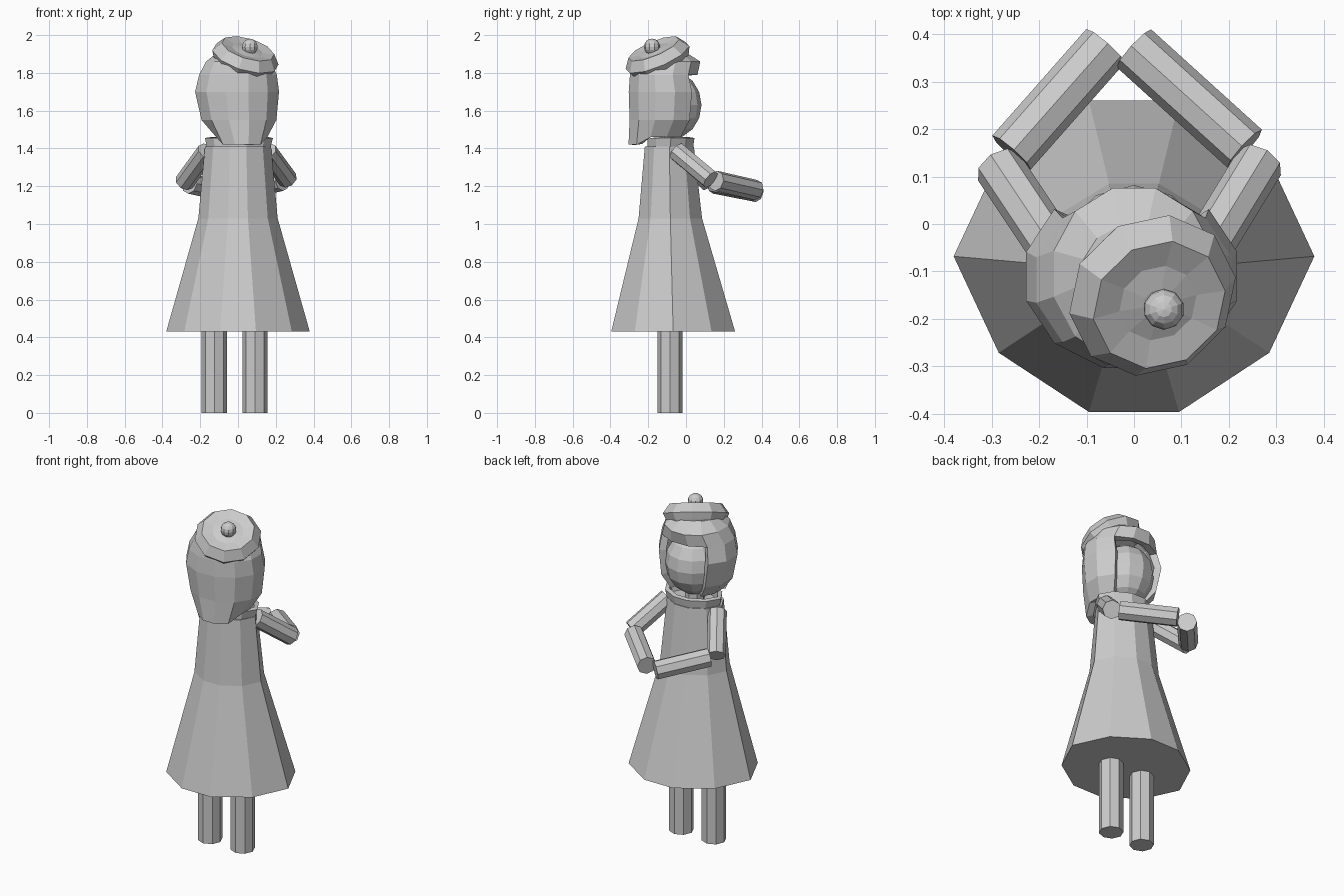
import bpy
from math import cos, sin, radians
from mathutils import Vector

if "Cube" in bpy.data.objects:
    bpy.data.objects.remove(bpy.data.objects["Cube"])


def make(name, verts, faces):
    me = bpy.data.meshes.new(name)
    me.from_pydata(verts, [], faces)
    ob = bpy.data.objects.new(name, me)
    bpy.context.collection.objects.link(ob)
    return ob


def ngon(n, phase=0):
    return [(cos(radians(phase + 360 * i / n)), sin(radians(phase + 360 * i / n))) for i in range(n)]


def loft(name, shape, rings, bottom=True, top=True, skip=None, lift=None):
    """Skin a unit outline through rings of (z, rx, ry, cx, cy)."""
    n = len(shape)
    verts = [Vector((cx + rx * x, cy + ry * y, z)) for z, rx, ry, cx, cy in rings for x, y in shape]
    if lift:
        for v in verts:
            v.z += lift(v)
    faces = []
    for r in range(len(rings) - 1):
        for i in range(n):
            if skip and skip(r, i):
                continue
            j = (i + 1) % n
            faces.append((r * n + i, r * n + j, (r + 1) * n + j, (r + 1) * n + i))
    if bottom:
        faces.append(tuple(reversed(range(n))))
    if top:
        faces.append(tuple(range((len(rings) - 1) * n, len(rings) * n)))
    return make(name, verts, faces)


def tube(name, a, b, radius, sides=8):
    a, b = Vector(a), Vector(b)
    bpy.ops.mesh.primitive_cylinder_add(vertices=sides, radius=radius, depth=(b - a).length,
                                        location=(a + b) / 2,
                                        rotation=(b - a).to_track_quat('Z', 'Y').to_euler())
    bpy.context.object.name = name


def ball(name, loc, scale, segs, rings):
    bpy.ops.mesh.primitive_uv_sphere_add(segments=segs, ring_count=rings, radius=1, location=loc)
    bpy.context.object.name = name
    bpy.context.object.scale = scale


# Legs
for side, x in (("left", -0.125), ("right", 0.09)):
    tube(side + "_leg", (x, -0.085, 0), (x, -0.085, 0.6), 0.067)

# Dress, a flared ten-sided body
half = [(1, 0), (0.75, 0.62), (0.25, 1)]
outline = (half + [(-x, y) for x, y in reversed(half)]
           + [(-0.75, -0.62), (-0.25, -1), (0.25, -1), (0.75, -0.62)])
loft("dress", outline, [(0.43, 0.38, 0.328, 0, -0.068),
                        (1.03, 0.21, 0.168, 0, -0.083),
                        (1.41, 0.175, 0.13, 0, -0.088)])

# Collar, an open flared band
collar = loft("collar", outline, [(1.39, 0.165, 0.12, 0.003, -0.085),
                                  (1.455, 0.18, 0.125, 0.005, -0.08)], False, False)
mod = collar.modifiers.new("thickness", 'SOLIDIFY')
mod.thickness = 0.025

# Neck
tube("neck", (0, -0.085, 1.36), (0, -0.085, 1.52), 0.055)

# Arms: shoulder, elbow, hand
arms = {"left": ((-0.165, -0.06, 1.385), (-0.285, 0.12, 1.22), (-0.06, 0.375, 1.17)),
        "right": ((0.155, -0.05, 1.385), (0.265, 0.13, 1.235), (0.0, 0.37, 1.18))}
for side, (shoulder, elbow, hand) in arms.items():
    tube(side + "_upper_arm", shoulder, elbow, 0.052)
    start = Vector(elbow).lerp(Vector(hand), 0.12)
    tube(side + "_forearm", start, hand, 0.054)

# Face
ball("face", (0, -0.078, 1.63), (0.16, 0.16, 0.18), 12, 8)

# Bobbed hair with a face opening below the fringe
hair = loft("hair", ngon(12, 15), [(1.42, 0.14, 0.165, 0.02, -0.145),
                                   (1.55, 0.205, 0.19, 0.005, -0.115),
                                   (1.70, 0.23, 0.2, -0.005, -0.11),
                                   (1.79, 0.213, 0.185, 0, -0.118),
                                   (1.86, 0.175, 0.187, 0, -0.105),
                                   (1.91, 0.11, 0.1, 0, -0.1)],
            bottom=False,
            skip=lambda r, i: r < 3 and i in (1, 2, 3),
            lift=lambda v: 0.04 if v.z < 1.5 and v.y > -0.22 else 0)
mod = hair.modifiers.new("thickness", 'SOLIDIFY')
mod.thickness = 0.04
mod.offset = -1

# Tilted beret and its pompom
beret = loft("beret", ngon(10, 10), [(-0.045, 0.15, 0.15, 0, 0),
                                     (-0.02, 0.165, 0.165, 0, 0),
                                     (0.015, 0.183, 0.183, 0, 0),
                                     (0.068, 0.145, 0.145, 0, 0),
                                     (0.058, 0.085, 0.085, 0, 0),
                                     (0.065, 0.035, 0.035, 0, 0)])
beret.location = (0.035, -0.145, 1.868)
beret.rotation_euler = Vector((0.3, -0.42, 1)).to_track_quat('Z', 'Y').to_euler()
ball("pompom", (0.063, -0.18, 1.938), (0.043, 0.043, 0.043), 10, 8)
